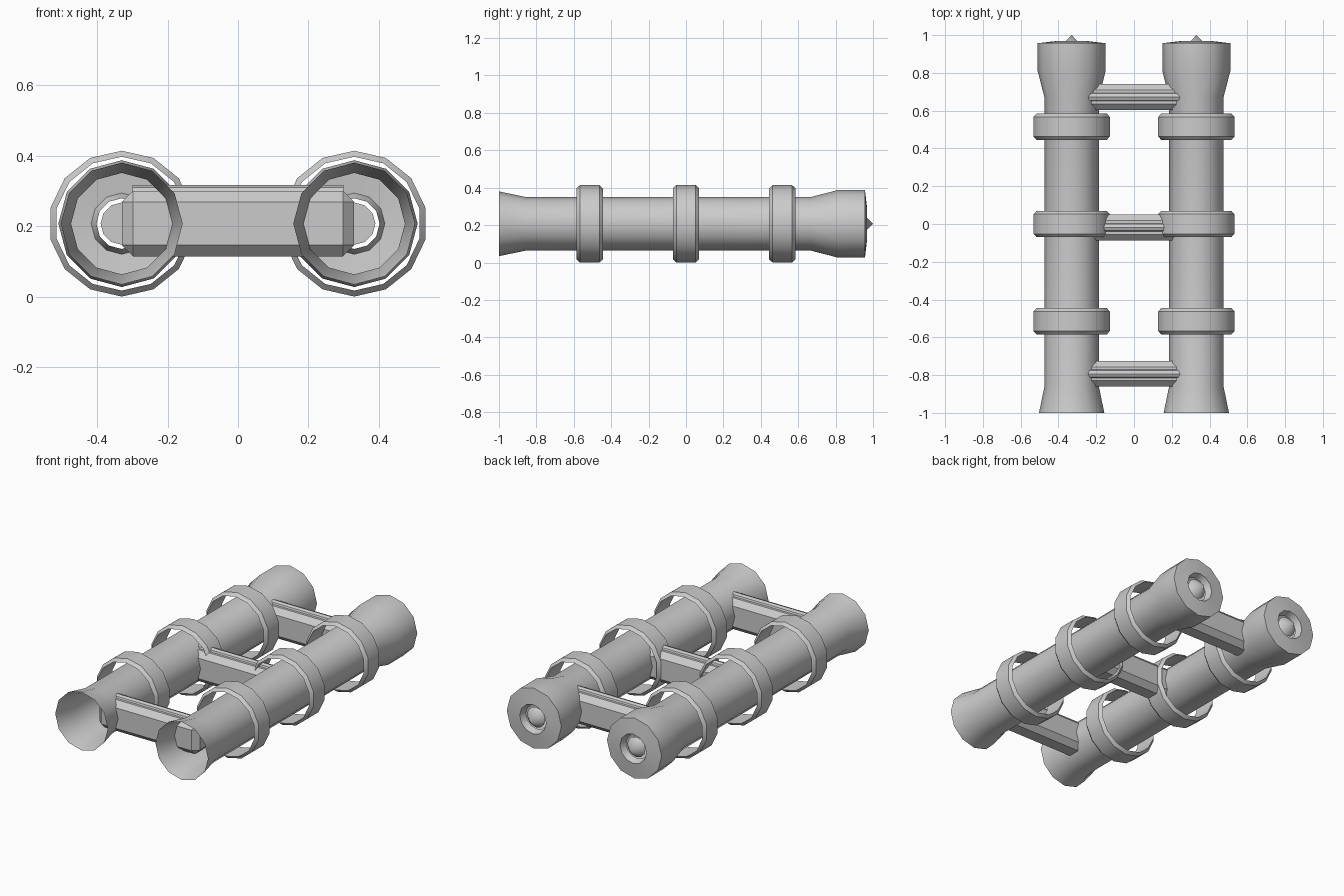
import bpy, bmesh, math

old = bpy.data.objects.get("Cube")
if old:
    bpy.data.objects.remove(old, do_unlink=True)

AXIS_X, AXIS_Z = 0.33, 0.207

metal = bpy.data.materials.new("plain grey")
metal.use_nodes = True
GREY = (0.6, 0.6, 0.6, 1)
metal.diffuse_color = GREY
metal.node_tree.nodes["Principled BSDF"].inputs["Base Color"].default_value = GREY


def finish(bm, name, location, smooth=True):
    bmesh.ops.recalc_face_normals(bm, faces=bm.faces)
    mesh = bpy.data.meshes.new(name)
    bm.to_mesh(mesh)
    bm.free()
    mesh.materials.append(metal)
    obj = bpy.data.objects.new(name, mesh)
    obj.location = location
    bpy.context.collection.objects.link(obj)
    if smooth:
        bpy.ops.object.select_all(action='DESELECT')
        obj.select_set(True)
        bpy.context.view_layer.objects.active = obj
        bpy.ops.object.shade_smooth_by_angle(angle=math.radians(32))
    return obj


def lathe(name, profile, sides, location, closed=False):
    """Spin (y, radius) points about the y axis, first corner pointing up."""
    bm = bmesh.new()
    loops = []
    for y, r in profile:
        if r == 0:
            loops.append([bm.verts.new((0, y, 0))] * sides)
            continue
        angles = [math.tau * i / sides for i in range(sides)]
        loops.append([bm.verts.new((r * math.sin(a), y, r * math.cos(a))) for a in angles])
    pairs = list(zip(loops, loops[1:]))
    if closed:
        pairs.append((loops[-1], loops[0]))
    for a, b in pairs:
        for i in range(sides):
            j = (i + 1) % sides
            corners = dict.fromkeys((a[i], a[j], b[j], b[i]))
            bm.faces.new(list(corners))
    return finish(bm, name, location)


def crossbar(name, y):
    # chamfered beam
    bm = bmesh.new()
    bmesh.ops.create_cube(bm, size=1)
    bmesh.ops.scale(bm, vec=(0.66, 0.137, 0.186), verts=bm.verts)
    bmesh.ops.bevel(bm, geom=list(bm.edges), offset=0.032, segments=1, affect='EDGES')
    finish(bm, name + "_beam", (0, y, AXIS_Z), smooth=False)
    # slim rod along the top of the beam
    rod = lathe(name + "_top_rod", [(-0.3, 0), (-0.3, 0.025), (0.3, 0.025), (0.3, 0)],
                8, (0, y, 0.292))
    rod.rotation_euler.z = math.pi / 2


# flared thin-walled tube with a recessed opening in the back cap
TUBE = [(-1, 0.173), (-0.86, 0.144), (0.67, 0.144), (0.81, 0.18),
        (0.957, 0.18), (0.968, 0.087), (0.93, 0.072)]
BAND = [(-0.07, 0.19), (-0.052, 0.207), (0.052, 0.207), (0.07, 0.19)]
SPIKE = [(0.938, 0), (0.938, 0.06), (1, 0)]

for side, x in (("left", AXIS_X), ("right", -AXIS_X)):
    centre = (x, 0, AXIS_Z)
    lathe(side + "_tube", TUBE, 12, centre)
    lathe(side + "_back_spike", SPIKE, 12, centre)
    for place, y in (("front", -0.515), ("middle", 0), ("back", 0.515)):
        lathe(f"{side}_{place}_band", BAND, 14, (x, y, AXIS_Z), closed=True)

for place, y in (("front", -0.793), ("middle", -0.018), ("back", 0.672)):
    crossbar(place + "_crossbar", y)
